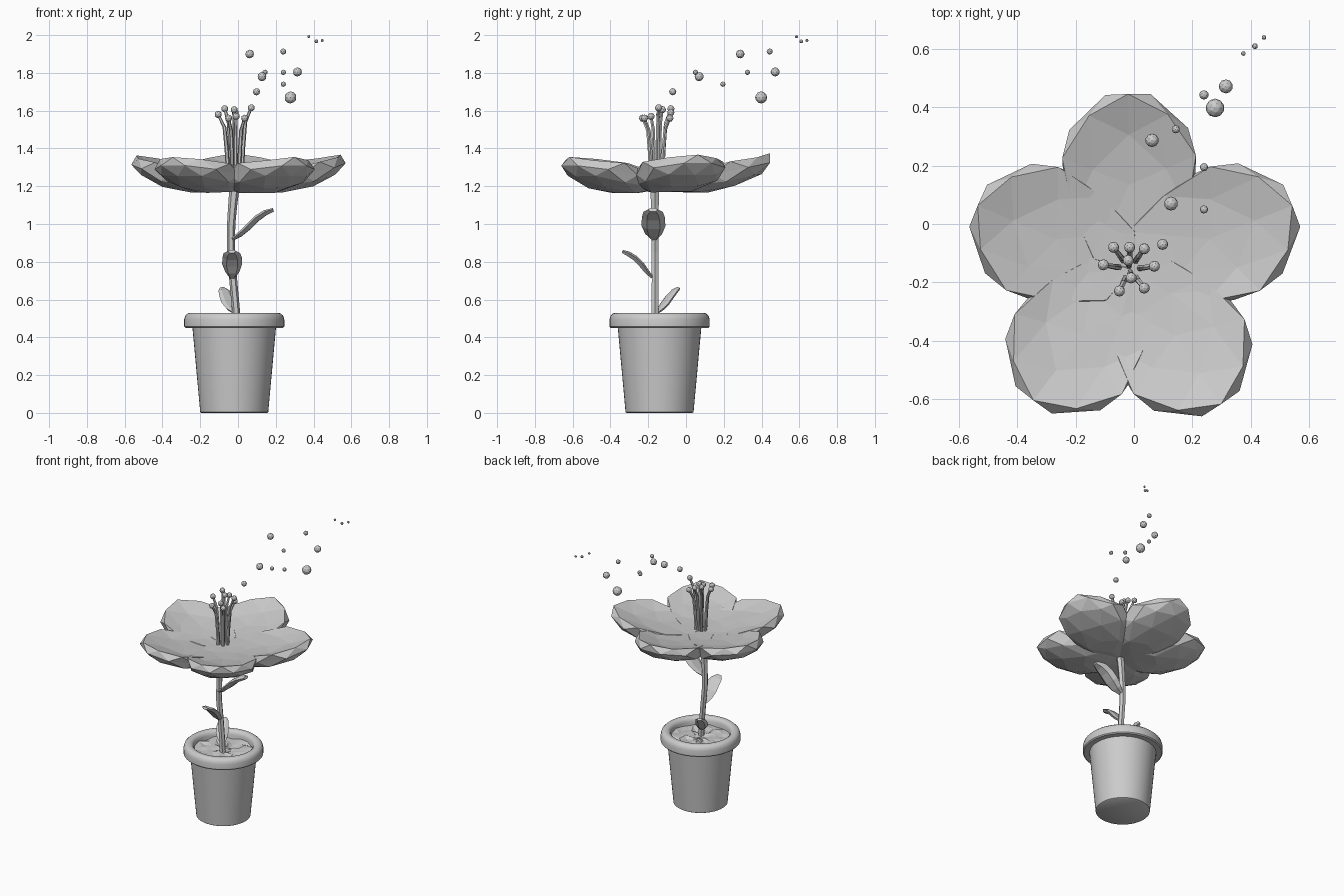
import bpy, bmesh, math, random
from mathutils import Vector

if "Cube" in bpy.data.objects:
    bpy.data.objects.remove(bpy.data.objects["Cube"])

random.seed(4)
CX, CY = -0.02, -0.14          # pot axis
FX, FY = -0.01, -0.16          # flower axis


def finish(bm, name, smooth=0):
    """Make an object; smooth is the sharp-edge angle in degrees (0 = flat)."""
    bmesh.ops.recalc_face_normals(bm, faces=bm.faces)
    me = bpy.data.meshes.new(name)
    bm.to_mesh(me)
    bm.free()
    ob = bpy.data.objects.new(name, me)
    bpy.context.collection.objects.link(ob)
    if smooth:
        bpy.ops.object.select_all(action='DESELECT')
        ob.select_set(True)
        bpy.context.view_layer.objects.active = ob
        bpy.ops.object.shade_smooth_by_angle(angle=math.radians(smooth))
    return ob


def circle(bm, x, y, z, r, n, jitter=0):
    return [bm.verts.new((x + r * math.cos(2 * math.pi * i / n),
                          y + r * math.sin(2 * math.pi * i / n),
                          z + random.uniform(-jitter, jitter))) for i in range(n)]


def bridge(bm, rings, caps=(True, True)):
    """Join successive vertex rings with quads and cap the ends."""
    n = len(rings[0])
    for a, b in zip(rings, rings[1:]):
        for i in range(n):
            j = (i + 1) % n
            bm.faces.new((a[i], a[j], b[j], b[i]))
    if caps[0]:
        bm.faces.new(rings[0][::-1])
    if caps[1]:
        bm.faces.new(rings[-1])


def tube(bm, points, radii, sides):
    bridge(bm, [circle(bm, *p, r, sides) for p, r in zip(points, radii)])


def ball(bm, p, r):
    vs = bmesh.ops.create_icosphere(bm, subdivisions=2, radius=r)['verts']
    bmesh.ops.translate(bm, verts=vs, vec=Vector(p))


# pot with rounded rim
bm = bmesh.new()
bridge(bm, [circle(bm, CX, CY, z, r, 48) for r, z in (
    (0.174, 0), (0.18, 0.004), (0.221, 0.45), (0.258, 0.45), (0.265, 0.457), (0.265, 0.495),
    (0.259, 0.515), (0.246, 0.527), (0.23, 0.53), (0.213, 0.527),
    (0.202, 0.517), (0.197, 0.5), (0.193, 0.44))])
finish(bm, "pot", 40)

# lumpy soil
bm = bmesh.new()
bridge(bm, [circle(bm, CX, CY, 0.48, r, 20, 0.01) for r in (0.197, 0.15, 0.1, 0.05)], (False, True))
bmesh.ops.triangulate(bm, faces=bm.faces)
finish(bm, "soil")

# stem
bm = bmesh.new()
tube(bm, [(-0.008, -0.165, 0.46), (-0.012, -0.165, 0.56), (-0.025, -0.163, 0.7),
          (-0.038, -0.165, 0.85), (-0.036, -0.165, 1.0), (-0.028, -0.165, 1.1),
          (-0.018, -0.165, 1.2)],
     [0.022, 0.021, 0.021, 0.021, 0.022, 0.024, 0.027], 6)
finish(bm, "stem")


# leaves: lofted along a path, wide across, blunt at the tip
def leaf(name, path, width, thick):
    bm = bmesh.new()
    pts = [Vector(p) for p in path]
    along = pts[-1] - pts[0]
    side = Vector((along.x, along.y, 0)).cross(Vector((0, 0, 1))).normalized()
    rings = []
    for i, (p, w) in enumerate(zip(pts, (0.3, 0.72, 1.0, 0.97, 0.82, 0.4))):
        t = pts[min(i + 1, 5)] - pts[max(i - 1, 0)]
        up = side.cross(t).normalized()
        rings.append([bm.verts.new(p + side * (a * width * w) + up * (b * thick * (0.3 + 0.7 * w)))
                      for a, b in ((1, 0.2), (0.55, -0.6), (-0.55, -0.6),
                                   (-1, 0.2), (-0.5, 0.6), (0.5, 0.6))])
    bridge(bm, rings)
    finish(bm, name)


leaf("right_leaf", [(-0.03, -0.17, 0.92), (0.01, -0.171, 0.945), (0.055, -0.172, 0.985),
                    (0.1, -0.173, 1.03), (0.145, -0.174, 1.06), (0.187, -0.175, 1.075)], 0.063, 0.028)
leaf("front_leaf", [(-0.03, -0.175, 0.715), (-0.03, -0.205, 0.745), (-0.031, -0.235, 0.785),
                    (-0.031, -0.27, 0.82), (-0.032, -0.305, 0.842), (-0.032, -0.337, 0.855)], 0.053, 0.024)
leaf("back_leaf", [(-0.015, -0.155, 0.53), (-0.035, -0.135, 0.55), (-0.052, -0.11, 0.58),
                   (-0.065, -0.085, 0.615), (-0.075, -0.06, 0.645), (-0.082, -0.04, 0.66)], 0.042, 0.02)


# petals: thick low-poly pads, domed below, with a raised lip round a shared shallow bowl
def petal(name, angle, length):
    bm = bmesh.new()
    bmesh.ops.create_icosphere(bm, subdivisions=2, radius=1)
    ca, sa = math.cos(math.radians(angle)), math.sin(math.radians(angle))
    a = (length + 0.03) / 2
    for v in bm.verts:
        x, y, z = v.co
        lip = 0.4 < z < 0.6
        if lip:
            x, y = x * 1.07, y * 1.07
        r = -0.03 + a + a * x
        w = 0.24 * y * (1.05 if x > 0 else 0.94)
        if z < -0.01:
            r += 0.02 * z
        bowl = 1.26 + 0.27 * (r * r + w * w)
        if z > 0.01:
            h = bowl + (0.012 if lip and r > 0.3 else 0)
        else:
            h = max(1.168, bowl - 0.035 + 0.085 * min(z, 0))
        if abs(z) > 0.01:
            h += random.uniform(-0.004, 0.004)
        v.co = (FX + r * ca - w * sa, FY + r * sa + w * ca, h)
    finish(bm, name)


for name, ang, ln in (("back_petal", 91, 0.62), ("left_petal", 157, 0.585),
                      ("front_left_petal", 233, 0.57), ("front_right_petal", 304, 0.565),
                      ("right_petal", 22, 0.61)):
    petal(name, ang, ln)

# stamens: flaring filaments with a ball on each tip
bm = bmesh.new()
for x, y, z in ((-0.07, -0.08, 1.61), (-0.015, -0.08, 1.59), (0.035, -0.085, 1.56),
                (0.07, -0.145, 1.615), (-0.105, -0.14, 1.58), (-0.02, -0.125, 1.605),
                (-0.01, -0.185, 1.57), (0.035, -0.22, 1.56), (-0.05, -0.23, 1.56)):
    sx, sy = -0.015, -0.155
    path = [(sx + (x - sx) * f, sy + (y - sy) * f, 1.24 + (z - 1.24) * g)
            for f, g in ((0.4, 0), (0.5, 0.45), (0.63, 0.8), (1, 1))]
    tube(bm, path, [0.011, 0.011, 0.010, 0.008], 6)
    ball(bm, (x, y, z), 0.019)
finish(bm, "stamens")

# drifting pollen
bm = bmesh.new()
for x, y, z, r in ((0.098, -0.07, 1.70, 0.019), (0.127, 0.07, 1.78, 0.024),
                   (0.062, 0.287, 1.90, 0.023), (0.24, 0.05, 1.803, 0.014),
                   (0.24, 0.195, 1.74, 0.014), (0.143, 0.325, 1.803, 0.014),
                   (0.278, 0.398, 1.67, 0.032), (0.315, 0.472, 1.805, 0.024),
                   (0.24, 0.443, 1.913, 0.016), (0.375, 0.585, 1.992, 0.008),
                   (0.415, 0.61, 1.967, 0.01), (0.446, 0.64, 1.972, 0.008)):
    ball(bm, (x, y, z), r)
finish(bm, "pollen")
